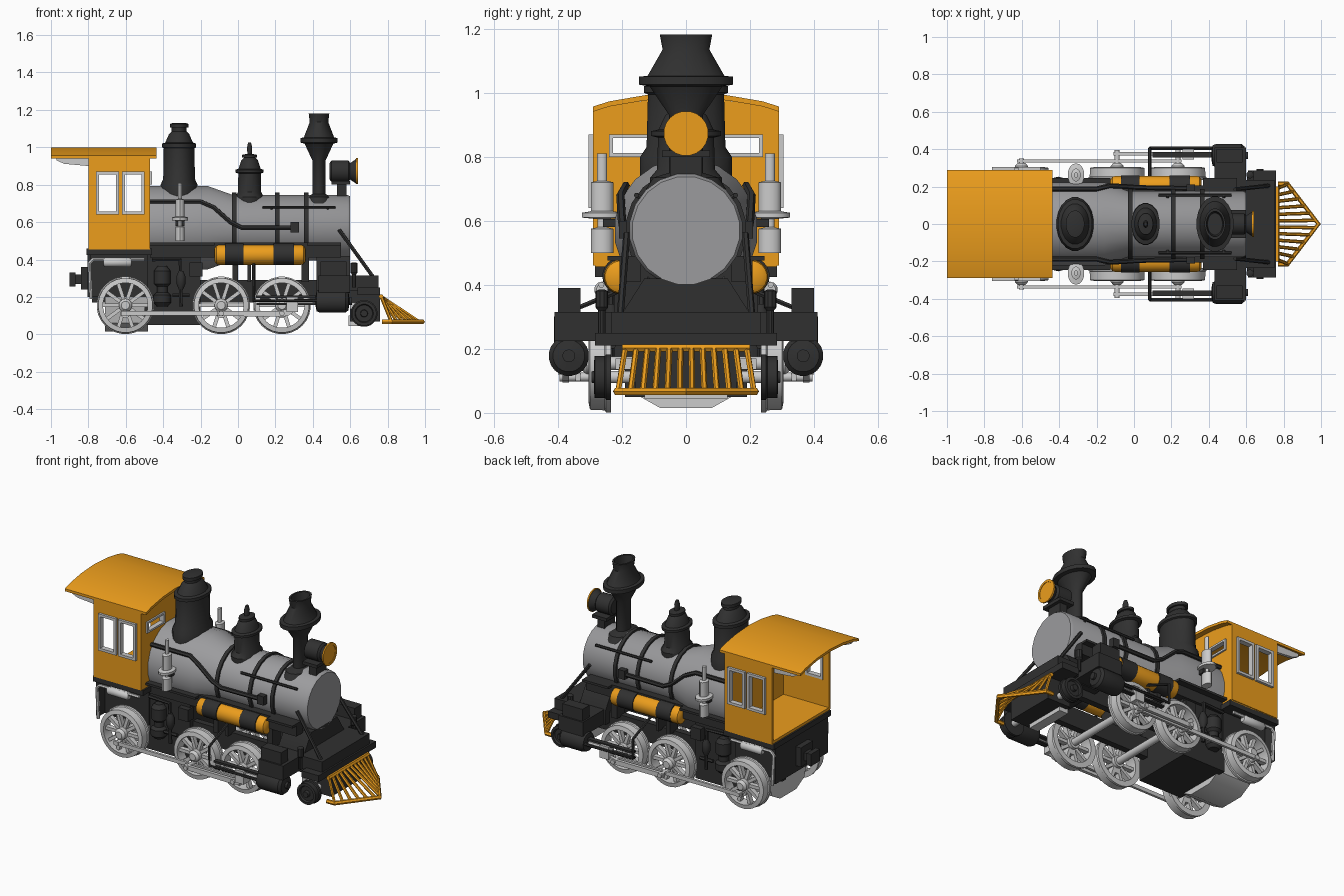
import bpy, bmesh
from math import pi, sin, cos, radians
from mathutils import Vector, Matrix


def material(name, col):
    m = bpy.data.materials.new(name)
    m.diffuse_color = (*col, 1)
    return m


BLACK = material("black_paint", (0.03, 0.03, 0.03))
GOLD = material("orange_paint", (0.84, 0.34, 0.012))
STEEL = material("boiler_grey", (0.33, 0.33, 0.34))
AX = {'x': lambda a, b, h: (h, a, b), 'y': lambda a, b, h: (a, h, b), 'z': lambda a, b, h: (a, b, h)}


def finish(name, bm, mat=None, mirror=False):
    bmesh.ops.recalc_face_normals(bm, faces=bm.faces)
    me = bpy.data.meshes.new(name)
    bm.to_mesh(me)
    bm.free()
    me.polygons.foreach_set("use_smooth", [True] * len(me.polygons))
    me.set_sharp_from_angle(angle=radians(35))
    ob = bpy.data.objects.new(name, me)
    bpy.context.collection.objects.link(ob)
    if mat:
        me.materials.append(mat)
    if mirror:
        mod = ob.modifiers.new("mirror", 'MIRROR')
        mod.use_axis = (False, True, False)
        mod.use_mirror_merge = False
    return ob


def add_lathe(bm, axis, c, prof, n=20, sy=1.0, closed=False):
    """Revolve (height, radius) points; c is the centre, sy stretches across y."""
    rings = []
    for h, r in prof:
        ring = []
        for i in range(n):
            t = 2 * pi * (i + .5) / n
            v = Vector(AX[axis](r * cos(t), r * sin(t), h))
            v.y *= sy if axis != 'y' else 1
            ring.append(bm.verts.new(v + Vector(c)))
        rings.append(ring)
    pairs = list(zip(rings, rings[1:])) + ([(rings[-1], rings[0])] if closed else [])
    for p, q in pairs:
        for i in range(n):
            bm.faces.new((p[i], p[(i + 1) % n], q[(i + 1) % n], q[i]))
    if not closed:
        bm.faces.new(rings[0])
        bm.faces.new(rings[-1])


def lathe(name, axis, c, prof, mat=None, mirror=False, **kw):
    bm = bmesh.new()
    add_lathe(bm, axis, c, prof, **kw)
    return finish(name, bm, mat, mirror)


def boxes(name, items, mat=None, mirror=False):
    bm = bmesh.new()
    for x0, x1, y0, y1, z0, z1 in items:
        m = Matrix.Translation(((x0 + x1) / 2, (y0 + y1) / 2, (z0 + z1) / 2))
        bmesh.ops.create_cube(bm, size=1, matrix=m @ Matrix.Diagonal((x1 - x0, y1 - y0, z1 - z0, 1)))
    return finish(name, bm, mat, mirror)


def prism(name, axis, pts, h0, h1, mat=None, mirror=False):
    """Extrude an outline along an axis."""
    bm = bmesh.new()
    f = bm.faces.new([bm.verts.new(AX[axis](a, b, h0)) for a, b in pts])
    out = bmesh.ops.extrude_face_region(bm, geom=[f])['geom']
    bmesh.ops.translate(bm, verts=[v for v in out if isinstance(v, bmesh.types.BMVert)],
                        vec=Vector(AX[axis](0, 0, h1 - h0)))
    return finish(name, bm, mat, mirror)


def tube(name, paths, r, mat=None, mirror=False, res=1):
    cu = bpy.data.curves.new(name, 'CURVE')
    cu.dimensions, cu.bevel_depth, cu.bevel_resolution, cu.use_fill_caps = '3D', r, res, True
    for path in paths:
        sp = cu.splines.new('POLY')
        sp.points.add(len(path) - 1)
        for p, co in zip(sp.points, path):
            p.co = (*co, 1)
    tmp = bpy.data.objects.new(name + "_tmp", cu)
    bm = bmesh.new()
    bm.from_mesh(bpy.data.meshes.new_from_object(tmp))
    bpy.data.objects.remove(tmp)
    return finish(name, bm, mat, mirror)


# Boiler with bands
lathe("boiler", 'x', (0, 0, .57), [(-.48, .225), (-.16, .225), (-.03, .178), (.585, .178), (.6, .169)], STEEL, n=20)
for i, x in enumerate((-.02, .21, .365)):
    lathe(f"boiler_band_{i}", 'x', (0, 0, .57), [(x - .011, .17), (x - .011, .19), (x + .011, .19), (x + .011, .17)],
          BLACK, closed=True, n=20)

# Domes, chimney and lamp (domes are wider across y)
lathe("rear_dome", 'z', (-.315, 0, 0), [(.72, .10), (.80, .10), (.83, .086), (.995, .083), (1.0, .092), (1.02, .092),
      (1.025, .075), (1.07, .055), (1.085, .04), (1.105, .04), (1.105, .05), (1.125, .05), (1.13, .035)],
      BLACK, sy=1.45)
lathe("middle_dome", 'z', (.062, 0, 0), [(.68, .078), (.735, .078), (.76, .063), (.86, .061), (.865, .076), (.88, .076),
      (.885, .06), (.93, .045), (.945, .03), (.945, .04), (.96, .04), (.965, .012), (1.0, .014), (1.025, .008)],
      BLACK, sy=1.45)
lathe("chimney", 'z', (.433, 0, 0), [(.70, .085), (.735, .07), (.75, .036), (.93, .036), (1.02, .078), (1.025, .1),
      (1.05, .1), (1.053, .082), (1.135, .05), (1.182, .056), (1.182, .046), (1.12, .04)], BLACK, sy=1.48)
lathe("lamp_body", 'x', (0, 0, .872), [(.49, .045), (.5, .058), (.59, .058), (.6, .045), (.634, .068)], BLACK)
lathe("lamp_rim", 'x', (0, 0, .873), [(.63, .055), (.632, .07), (.641, .07), (.641, .055)], GOLD, closed=True)
lathe("lamp_glass", 'x', (0, 0, .873), [(.625, .058), (.638, .058)], GOLD)
boxes("lamp_bracket", [(.5, .6, -.075, .075, .8, .82), (.53, .58, -.05, .05, .70, .81)], BLACK)

# Cab walls with window openings
boxes("cab_sides", [(-.8, -.47, .275, .29, .46, .645), (-.8, -.47, .275, .29, .865, .955),
                    (-.8, -.755, .275, .29, .64, .87), (-.635, -.62, .275, .29, .64, .87),
                    (-.505, -.47, .275, .29, .64, .87)], GOLD, True)
boxes("cab_front", [(-.485, -.47, 0, .28, .46, .80), (-.485, -.47, 0, .07, .8, .99), (-.485, -.47, .235, .28, .8, .96),
                    (-.485, -.47, .07, .235, .865, .972), (-.485, -.47, .07, .14, .96, .986)], GOLD, True)
boxes("cab_floor", [(-.8, -.47, -.285, .285, .455, .475)], GOLD)
arch = [(-.29, .957), (-.24, .973), (-.13, .992), (0, 1.0), (.13, .992), (.24, .973), (.29, .957)]
prism("cab_roof", 'x', arch + [(y, z - .016) for y, z in reversed(arch)], -1.0, -.435, GOLD)
frames = []
for a, b in ((-.76, -.635), (-.62, -.5)):
    frames += [(a, a + .016, .272, .305, .64, .87), (b - .016, b, .272, .305, .64, .87),
               (a, b, .272, .305, .64, .656), (a, b, .272, .305, .854, .87)]
boxes("side_window_frames", frames, None, True)
boxes("front_window_frames", [(-.49, -.46, .065, .24, .80, .812), (-.49, -.46, .065, .24, .858, .87),
                              (-.49, -.46, .065, .077, .8, .87), (-.49, -.46, .228, .24, .8, .87)], None, True)
prism("roof_brackets", 'y', [(-.97, .95), (-.8, .95), (-.8, .9), (-.93, .912), (-.97, .93)], .25, .268, None, True)

# Chassis, firebox and running boards
boxes("running_boards", [(-.47, .55, .14, .207, .41, .49), (-.47, -.125, .2, .245, .476, .49),
                         (.37, .55, .2, .245, .476, .49)], BLACK, True)
boxes("firebox", [(-.5, -.2, -.19, .19, .05, .45), (-.8, -.48, -.2, .2, .2, .43)], BLACK)
boxes("cab_underframe", [(-.81, -.46, -.285, .285, .425, .458), (-.805, -.785, -.26, .26, .2, .44)], BLACK)
boxes("frame_rails", [(-.78, .62, .12, .16, .17, .29), (-.03, 0, .12, .2, .28, .45), (.34, .38, .12, .2, .28, .45),
                      (.05, .07, .12, .2, .28, .45)], BLACK, True)
prism("ash_pan", 'x', [(-.08, .015), (.08, .015), (.16, .06), (.2, .2), (-.2, .2), (-.16, .06)], -.71, -.48)
boxes("rear_coupler", [(-.84, -.8, -.06, .06, .24, .36), (-.89, -.82, -.03, .03, .27, .32),
                       (-.9, -.87, -.045, .045, .255, .33)], BLACK)

# Smokebox saddle, cylinders and front beam
prism("saddle", 'x', [(-.2, .22), (.2, .22), (.2, .31), (.13, .42), (-.13, .42), (-.2, .31)], .42, .6, BLACK)
boxes("cylinder_beam", [(.43, .6, -.41, .41, .225, .315)], BLACK)
boxes("steam_chest", [(.44, .58, .33, .4, .2, .39)], BLACK, True)
lathe("cylinder", 'x', (0, .366, .178), [(.415, .03), (.42, .055), (.44, .063), (.575, .063), (.59, .05), (.595, .02),
      (.61, .02)], BLACK, True)
boxes("front_beam", [(.6, .75, -.235, .235, .235, .315), (.64, .76, -.285, .285, .21, .25),
                     (.6, .76, -.16, .16, .07, .24)], BLACK)
lathe("valve_post", 'z', (.62, .263, 0), [(.25, .012), (.32, .012), (.33, .02), (.38, .02), (.385, .01)], BLACK, True, n=10)
tube("front_braces", [[(.54, .185, .56), (.72, .205, .31)]], .011, BLACK, True)

# Cowcatcher
top_z, bot_z, bars = .203, .067, []
for i in range(12):
    s = -1 + 2 * i / 11
    bars.append([(.765, s * .19, top_z), (.82 + .165 * (1 - abs(s)), s * .212, bot_z)])
tube("cowcatcher_bars", bars, .0095, GOLD)
tube("cowcatcher_frame", [[(.765, -.2, top_z), (.765, .2, top_z)],
                          [(.77, -.215, bot_z), (.82, -.215, bot_z), (.986, 0, bot_z), (.82, .215, bot_z),
                           (.77, .215, bot_z)]], .013, GOLD)

# Driving wheels: rim with flange, spokes, hub, crank pin and axle
for k, x in enumerate((-.602, -.09, .235)):
    bm = bmesh.new()
    c = (x, 0, .155)
    add_lathe(bm, 'y', c, [(.235, .12), (.235, .154), (.25, .154), (.254, .148), (.3, .146), (.305, .12)],
              closed=True, n=28)
    add_lathe(bm, 'y', c, [(.235, .036), (.31, .036), (.325, .022)], n=14)
    for i in range(10):
        m = Matrix.Translation(c) @ Matrix.Rotation(2 * pi * i / 10, 4, 'Y') @ Matrix.Translation((.08, .27, 0))
        bmesh.ops.create_cube(bm, size=1, matrix=m @ Matrix.Diagonal((.1, .03, .02, 1)))
    add_lathe(bm, 'y', (x, 0, .112), [(.255, .026), (.3, .026), (.3, .014), (.35 if k == 0 else .395, .014)], n=12)
    finish(f"driving_wheel_{k}", bm, None, True)
    lathe(f"axle_{k}", 'y', c, [(-.24, .022), (.24, .022)], n=12)
lathe("pilot_wheel", 'y', (.674, 0, .112), [(.235, .072), (.25, .072), (.254, .066), (.285, .066), (.287, .05),
      (.275, .045), (.275, .02), (.295, .018)], BLACK, True)
lathe("pilot_axle", 'y', (.674, 0, .112), [(-.24, .02), (.24, .02)], n=12)
boxes("pilot_truck", [(.59, .65, -.13, .13, .045, .1), (.6, .66, -.22, .22, .135, .17)])

# Rods and slide bars
boxes("coupling_rod", [(-.625, .255, .33, .345, .1, .124)], None, True)
prism("main_rod", 'y', [(-.11, .098), (.24, .095), (.27, .1), (.3, .122), (.3, .145), (.22, .125), (-.11, .126)],
      .365, .385, None, True)
boxes("crosshead", [(.26, .32, .345, .4, .12, .2)], None, True)
tube("piston_rod", [[(.28, .37, .175), (.44, .37, .175)]], .011, None, True)
boxes("slide_bars", [(.1, .44, .355, .385, .195, .207), (.1, .44, .355, .385, .158, .168)], BLACK, True)
tube("slide_bar_hanger", [[(.085, .2, .385), (.085, .405, .3), (.085, .405, .18), (.45, .405, .18)]], .009, BLACK, True)

# Side tanks with straps
lathe("side_tank", 'x', (0, .203, .425), [(-.125, .035), (-.115, .05), (-.1, .054), (.335, .054), (.35, .05), (.36, .035)],
      GOLD, True)
for i, (a, b) in enumerate(((-.07, .03), (.19, .3))):
    lathe(f"tank_strap_{i}", 'x', (0, .203, .428), [(a, .058), (b, .058)], BLACK, True)

# Side pumps, reservoirs and small underside fittings
lathe("side_pump", 'z', (-.31, .262, 0), [(.5, .025), (.575, .025), (.58, .01), (.605, .01), (.61, .045), (.625, .045),
      (.63, .025), (.72, .025), (.725, .011), (.81, .011)], None, True, sy=1.4, n=14)
boxes("pump_bracket", [(-.335, -.285, .19, .26, .58, .605)], BLACK, True)
lathe("brake_reservoir", 'x', (0, .262, .385), [(-.72, .018), (-.71, .025), (-.58, .025), (-.57, .018)], None, True, n=14)
tube("rear_handrail", [[(-.785, .265, .19), (-.795, .265, .38), (-.775, .265, .4), (-.5, .265, .4)]], .01, None, True)
lathe("air_pump", 'z', (-.405, .205, 0), [(.15, .03), (.17, .048), (.21, .048), (.225, .03), (.255, .03), (.27, .045),
      (.34, .045), (.365, .025)], BLACK, True, n=14)
boxes("valve_box", [(-.26, -.19, .17, .225, .31, .385)], BLACK, True)
tube("underside_pipes", [[(-.46, .225, .4), (-.31, .235, .4), (-.305, .235, .15)],
                         [(-.35, .23, .21), (-.26, .23, .21)]], .011, BLACK, True)
lathe("pipe_valve", 'z', (-.305, .235, 0), [(.24, .012), (.27, .025), (.31, .025), (.34, .012)], BLACK, True, n=12)

# Boiler pipes and handrails
tube("feed_pipe", [[(-.47, .188, .71), (-.2, .188, .71), (-.13, .205, .68), (-.04, .2, .6), (.02, .195, .57),
                    (.3, .19, .57)]], .013, BLACK, True)
boxes("feed_valve", [(.28, .325, .165, .21, .545, .6)], BLACK, True)
tube("boiler_handrail", [[(.13, .155, .68), (.52, .155, .68)], [(.18, .12, .66), (.18, .155, .68)],
                         [(.48, .12, .66), (.48, .155, .68)]], .008, BLACK, True)
